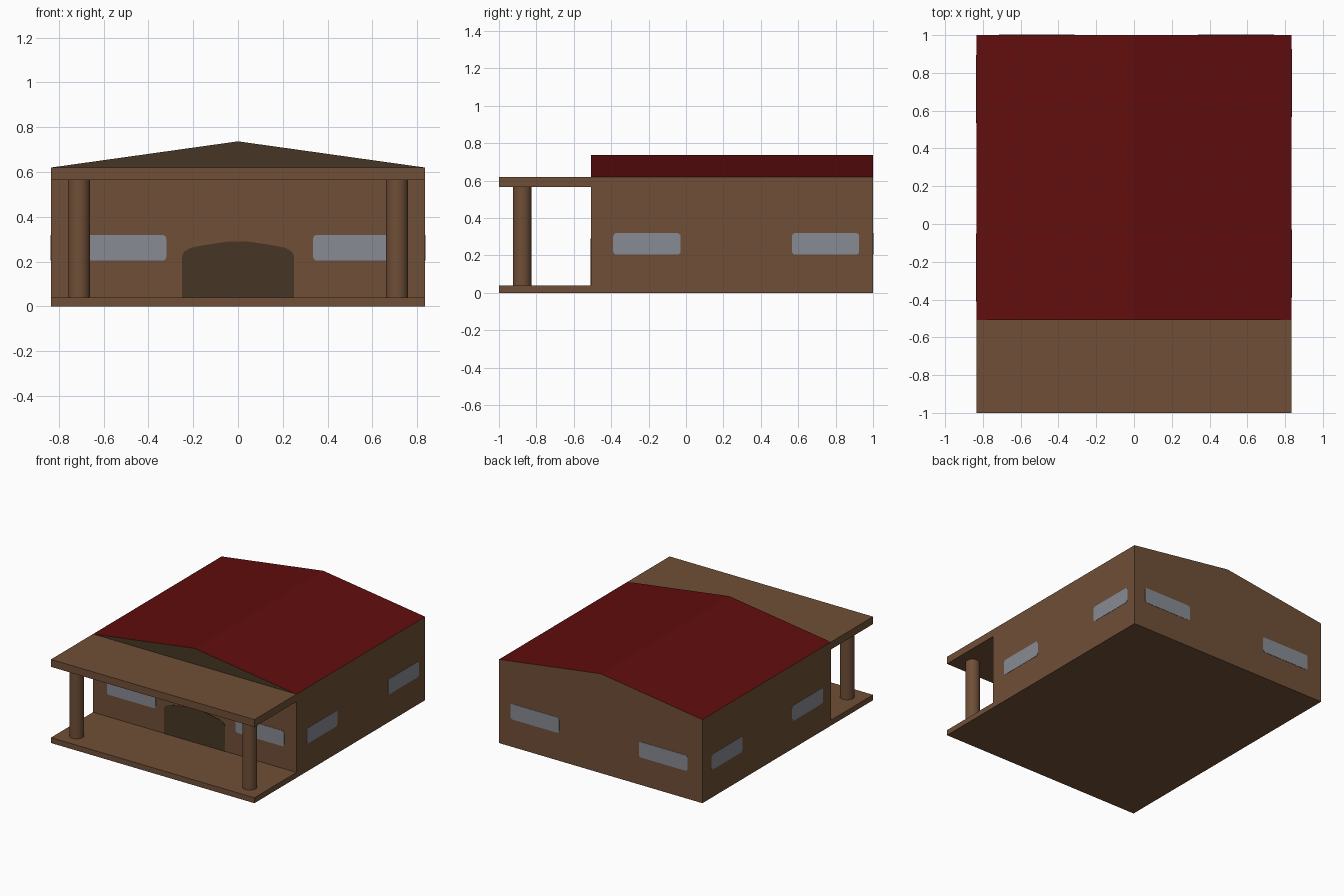
import bpy, bmesh, math
from mathutils import Matrix, Vector

if "Cube" in bpy.data.objects:
    bpy.data.objects.remove(bpy.data.objects["Cube"])


def material(name, rgb):
    m = bpy.data.materials.new(name)
    m.diffuse_color = (*rgb, 1)
    m.use_nodes = True
    m.node_tree.nodes["Principled BSDF"].inputs["Base Color"].default_value = m.diffuse_color
    return m


BROWN = material("brown_wall", (0.160, 0.078, 0.038))
RED = material("dark_red_roof", (0.120, 0.004, 0.004))
DARK = material("dark_wood", (0.062, 0.037, 0.018))
GLASS = material("grey_glass", (0.245, 0.258, 0.290))

W, WALL_Y, EAVE, RIDGE = 0.835, -0.507, 0.62, 0.737


def add_object(name, bm, *mats):
    bmesh.ops.recalc_face_normals(bm, faces=bm.faces)
    me = bpy.data.meshes.new(name)
    bm.to_mesh(me)
    bm.free()
    for m in mats:
        me.materials.append(m)
    ob = bpy.data.objects.new(name, me)
    bpy.context.collection.objects.link(ob)
    return ob


def extrude(name, outline, depth, matrix, *mats):
    """Extrude an (x, z) outline along +y, then place it with a matrix."""
    bm = bmesh.new()
    face = bm.faces.new([bm.verts.new((x, 0, z)) for x, z in outline])
    ext = bmesh.ops.extrude_face_region(bm, geom=[face])["geom"]
    moved = [v for v in ext if isinstance(v, bmesh.types.BMVert)]
    bmesh.ops.translate(bm, vec=(0, depth, 0), verts=moved)
    bm.transform(matrix)
    return add_object(name, bm, *mats)


def block(name, y0, y1, z0, z1):
    outline = [(-W, z0), (W, z0), (W, z1), (-W, z1)]
    return extrude(name, outline, y1 - y0, Matrix.Translation((0, y0, 0)), BROWN)


# House body and porch slabs
block("house_walls", WALL_Y, 1, 0, EAVE)
block("porch_floor", -1, WALL_Y, 0, 0.04)
block("porch_roof", -1, WALL_Y, 0.565, EAVE)

# Gable roof: red slopes, dark front gable, brown back gable
roof = extrude("gable_roof", [(-W, EAVE), (W, EAVE), (0, RIDGE)], 1 - WALL_Y,
               Matrix.Translation((0, WALL_Y, 0)), BROWN, RED, DARK)
for p in roof.data.polygons:
    if p.normal.z > 0.5:
        p.material_index = 1
    elif p.normal.y < -0.5:
        p.material_index = 2

# Porch columns
for side, label in ((-1, "left"), (1, "right")):
    bm = bmesh.new()
    bmesh.ops.create_cone(bm, cap_ends=True, segments=32, radius1=0.05, radius2=0.05,
                          depth=0.525,
                          matrix=Matrix.Translation((side * 0.71, -0.876, 0.3025)))
    col = add_object(label + "_column", bm, BROWN)
    for p in col.data.polygons:
        p.use_smooth = abs(p.normal.z) < 0.5

# Arched door
half = [(0.25, 0.04), (0.25, 0.225), (0.24, 0.245), (0.21, 0.262),
        (0.15, 0.274), (0.09, 0.283), (0.04, 0.29)]
door = half + [(-x, z) for x, z in reversed(half)]
extrude("arched_door", door, 0.004, Matrix.Translation((0, WALL_Y - 0.003, 0)), DARK)


# Windows: thin plates with rounded corners
def window(name, centre, width, angle):
    w, h, r = width / 2, 0.0575, 0.018
    pts = []
    for i, (sx, sz) in enumerate(((1, 1), (-1, 1), (-1, -1), (1, -1))):
        for k in range(5):
            a = math.radians(90 * i + 22.5 * k)
            pts.append((sx * (w - r) + r * math.cos(a), sz * (h - r) + r * math.sin(a)))
    place = (Matrix.Translation(centre) @ Matrix.Rotation(angle, 4, 'Z')
             @ Matrix.Translation((0, -0.002, 0)))
    extrude(name, pts, 0.004, place, GLASS)


Z = 0.262
for i, x in enumerate((-0.52, 0.535)):
    window(f"front_window_{i}", Vector((x, WALL_Y, Z)), 0.40, 0)
for i, x in enumerate((-0.514, 0.54)):
    window(f"back_window_{i}", Vector((x, 1, Z)), 0.40, math.pi)
for i, y in enumerate((-0.209, 0.746)):
    window(f"right_window_{i}", Vector((W, y, Z)), 0.36, math.pi / 2)
for i, y in enumerate((-0.23, 0.715)):
    window(f"left_window_{i}", Vector((-W, y, Z)), 0.36, -math.pi / 2)
